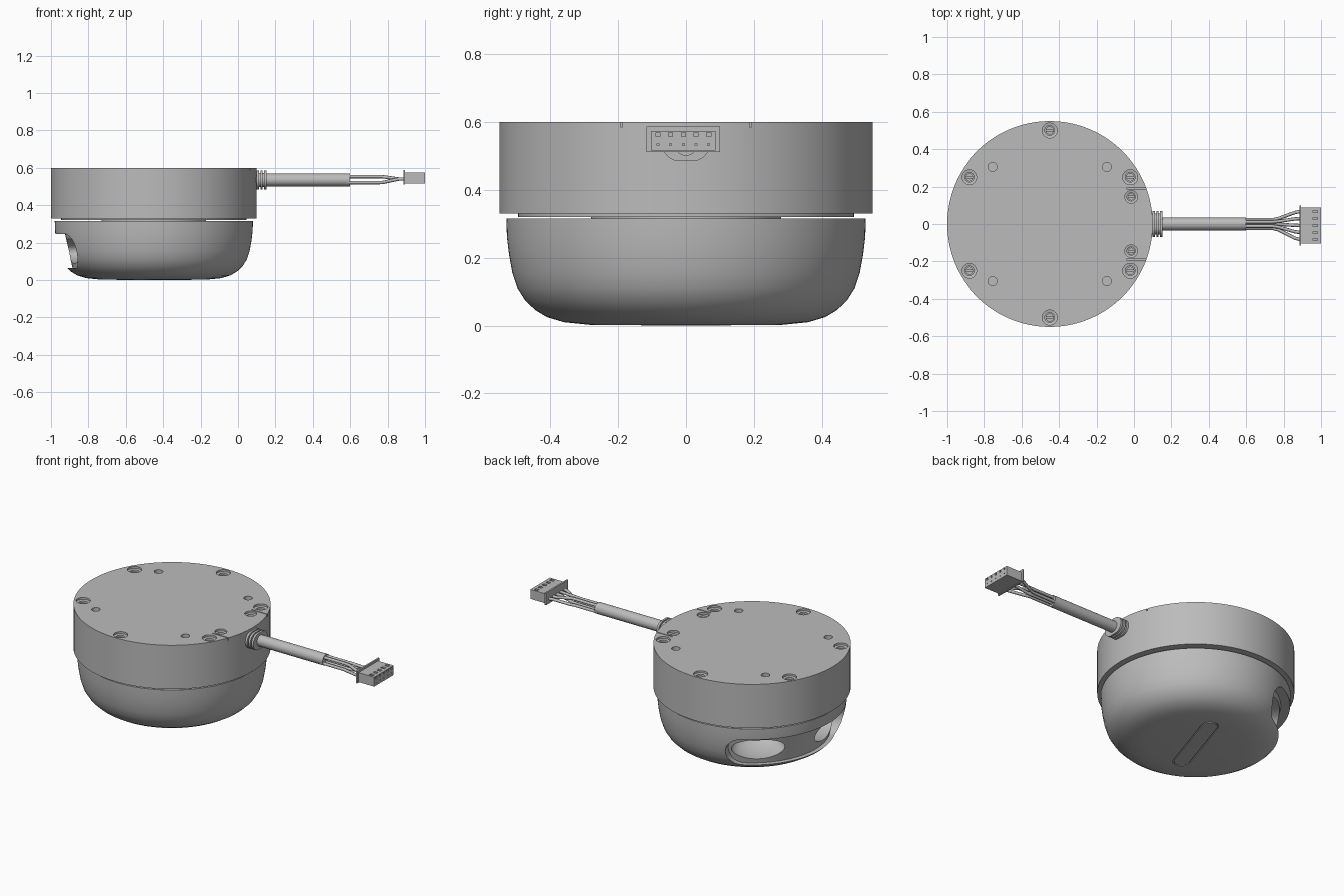
import bpy, bmesh
from math import sin, cos, pi, radians, sqrt
from mathutils import Matrix, Vector

if "Cube" in bpy.data.objects:
    bpy.data.objects.remove(bpy.data.objects["Cube"])

grey = bpy.data.materials.new("plain grey")
grey.use_nodes = True
GREY = (0.5, 0.5, 0.5, 1)
grey.diffuse_color = GREY
grey.node_tree.nodes["Principled BSDF"].inputs["Base Color"].default_value = GREY

CX, CABLE_Z = -0.45, 0.535
AIM = radians(162)          # direction the sensor window faces


def finish(name, bm, matrix=Matrix()):
    bmesh.ops.remove_doubles(bm, verts=bm.verts, dist=1e-5)
    bmesh.ops.recalc_face_normals(bm, faces=bm.faces)
    mesh = bpy.data.meshes.new(name)
    bm.to_mesh(mesh)
    bm.free()
    mesh.transform(matrix)
    mesh.materials.append(grey)
    ob = bpy.data.objects.new(name, mesh)
    bpy.context.collection.objects.link(ob)
    return ob


def lathe(name, profile, steps=96, matrix=Matrix()):
    """Solid of revolution about z from (radius, z) points."""
    bm = bmesh.new()
    vs = [bm.verts.new((r, 0, z)) for r, z in profile]
    es = [bm.edges.new(pair) for pair in zip(vs, vs[1:])]
    bmesh.ops.spin(bm, geom=vs + es, axis=(0, 0, 1), cent=(0, 0, 0),
                   angle=2 * pi, steps=steps)
    return finish(name, bm, matrix)


def disc(name, r, z0, z1, matrix=Matrix(), steps=96):
    return lathe(name, [(0, z0), (r, z0), (r, z1), (0, z1)], steps, matrix)


def box(name, lo, hi):
    bm = bmesh.new()
    bmesh.ops.create_cube(bm, size=1)
    lo, hi = Vector(lo), Vector(hi)
    return finish(name, bm, Matrix.Translation((lo + hi) / 2) @ Matrix.Diagonal((*(hi - lo), 1)))


def stadium(name, length, width, depth, matrix=Matrix()):
    """Round-ended prism, long along x, rising from z = 0."""
    bm = bmesh.new()
    r, half = width / 2, (length - width) / 2
    pts = []
    for side in (1, -1):
        for i in range(13):
            a = pi * i / 12 - pi / 2
            pts.append(bm.verts.new((side * (half + r * cos(a)), side * r * sin(a), 0)))
    face = bm.faces.new(pts)
    out = bmesh.ops.extrude_face_region(bm, geom=[face])
    bmesh.ops.translate(bm, vec=(0, 0, depth),
                        verts=[v for v in out["geom"] if isinstance(v, bmesh.types.BMVert)])
    return finish(name, bm, matrix)


def cut(ob, cutters):
    for c in cutters:
        mod = ob.modifiers.new("cut", "BOOLEAN")
        mod.operation, mod.solver, mod.object = "DIFFERENCE", "EXACT", c
    deps = bpy.context.evaluated_depsgraph_get()
    ob.modifiers.update() if hasattr(ob.modifiers, "update") else None
    mesh = bpy.data.meshes.new_from_object(ob.evaluated_get(deps))
    ob.modifiers.clear()
    ob.data = mesh
    for c in cutters:
        bpy.data.objects.remove(c)


def window_cutter(mid_z, half_h, half_angle, r_low, r_high):
    """Curved, round-ended slot through the dome wall."""
    bm = bmesh.new()
    rings, end, n = [], radians(11), 48
    for i in range(n + 1):
        t = -cos(pi * i / n) * half_angle
        d = max(0, abs(t) - (half_angle - end)) / end
        h = half_h * max(0.06, sqrt(max(0, 1 - d * d)))
        ring = []
        for s, outer in ((-1, 0), (1, 0), (1, 1), (-1, 1)):
            k = (s * h / half_h + 1) / 2
            r = 0.65 if outer else r_low + (r_high - r_low) * k
            ring.append(bm.verts.new((r * cos(t), r * sin(t), mid_z + s * h)))
        rings.append(ring)
    for a, b in zip(rings, rings[1:]):
        for j in range(4):
            bm.faces.new((a[j], a[j - 1], b[j - 1], b[j]))
    bm.faces.new(rings[0])
    bm.faces.new(rings[-1])
    return finish("window_cutter", bm, centre @ Matrix.Rotation(AIM, 4, "Z"))


centre = Matrix.Translation((CX, 0, 0))

# Lower dome with its window, two lens pockets and the underside groove
dome = lathe("lower_dome", [(0, 0), (0.28, 0.002), (0.36, 0.01), (0.41, 0.025), (0.445, 0.046),
                            (0.475, 0.075), (0.497, 0.11), (0.512, 0.155), (0.522, 0.21),
                            (0.528, 0.26), (0.53, 0.315), (0, 0.315)], 128, centre)
cutters = [window_cutter(0.155, 0.092, radians(54), 0.435, 0.475)]
for side in (1, -1):
    turn = Matrix.Rotation(AIM + side * radians(32.5), 4, "Z")
    tip = Matrix.Rotation(pi / 2, 4, "Y")
    squash = Matrix.Diagonal((0.065, 0.15, 1, 1))
    cutters.append(lathe("pocket_cutter", [(0, 0.27), (0.5, 0.27), (0.8, 0.31), (1, 0.4), (1, 0.55), (0, 0.55)],
                         48, centre @ Matrix.Translation((0, 0, 0.155)) @ turn @ tip @ squash))
plate_turn = centre @ Matrix.Rotation(AIM - pi / 2, 4, "Z")
cutters.append(stadium("groove_cutter", 0.52, 0.1, 0.02, plate_turn @ Matrix.Translation((0, 0, -0.012))))
cut(dome, cutters)
stadium("underside_plate", 0.506, 0.086, 0.012, plate_turn @ Matrix.Translation((0, 0, 0.001)))

# Bearing between dome and base
disc("bearing_shaft", 0.28, 0.31, 0.325, centre)
disc("bearing_plate", 0.495, 0.32, 0.335, centre)

# Upper base with screw holes and two thin slits
base = disc("upper_base", 0.55, 0.33, 0.6, centre, 128)
cutters, screws = [], []


def hole(x, y, r_top, r_in, depth):
    at = Matrix.Translation((x, y, 0.6))
    cutters.append(lathe("hole_cutter", [(0, -depth), (r_in, -depth), (r_in, -0.015),
                                         (r_top, -0.012), (r_top, 0.01), (0, 0.01)], 32, at))


for s in (1, -1):
    for x, y, r in ((CX, 0.5, 0.04), (-0.88, 0.25, 0.04), (-0.02, 0.25, 0.04), (-0.015, 0.145, 0.034)):
        hole(x, s * y, r, r * 0.65, 0.06)
        screws.append((x, s * y, r * 0.55))
    for x in (-0.755, -0.145):
        hole(x, s * 0.305, 0.024, 0.024, 0.06)
    cutters.append(box("slit_cutter", (-0.04, s * 0.19 - 0.003, 0.585), (0.12, s * 0.19 + 0.003, 0.62)))
cut(base, cutters)

# Slotted screws sitting in the holes
for x, y, r in screws:
    at = Matrix.Translation((x, y, 0))
    screw = disc("screw", r, 0.53, 0.575, at, 24)
    cut(screw, [box("slot_cutter", (x - r * 1.2, y - 0.004, 0.565), (x + r * 1.2, y + 0.004, 0.59))])

# Strain relief: a core with three ribs, long across y
to_x = Matrix(((0, 0, 1, 0), (1, 0, 0, 0), (0, 1, 0, 0), (0, 0, 0, 1)))


def across(x, y=0, z=CABLE_Z):
    return Matrix.Translation((x, y, z)) @ to_x


stadium("strain_relief_core", 0.11, 0.075, 0.06, across(0.09))
for x in (0.098, 0.119, 0.14):
    stadium("strain_relief_rib", 0.14, 0.1, 0.013, across(x))

# Cable sheath
disc("cable", 0.034, 0.14, 0.6, across(0), 32)

# Five wires fanning out to the connector
CY, PITCH = -0.008, 0.0375
for i in range(5):
    a = 2 * pi * i / 5 + pi / 2
    k = i - 2
    y0 = k * 0.0115
    z0 = CABLE_Z + (0.018 if i % 2 else -0.014)
    y1 = CY + k * PITCH
    curve = bpy.data.curves.new("wire", "CURVE")
    curve.dimensions, curve.bevel_depth, curve.bevel_resolution = "3D", 0.009, 2
    curve.use_fill_caps = True
    spline = curve.splines.new("POLY")
    path = [(0.58, y0, z0), (0.74, y0, z0), (0.77, y0 + (y1 - y0) * 0.12, z0),
            (0.86, y0 + (y1 - y0) * 0.88, 0.54), (0.89, y1, 0.54)]
    spline.points.add(len(path) - 1)
    for p, co in zip(spline.points, path):
        p.co = (*co, 1)
    curve.materials.append(grey)
    bpy.context.collection.objects.link(bpy.data.objects.new("wire", curve))

# Connector: housing with sockets, and a thin flange
housing = box("connector_housing", (0.885, CY - 0.095, 0.516), (1.0, CY + 0.095, 0.574))
cutters = []
for k in range(-2, 3):
    y = CY + k * PITCH
    cutters.append(box("socket_cutter", (0.92, y - 0.006, 0.557), (1.1, y + 0.006, 0.569)))
    cutters.append(box("pin_cutter", (0.94, y - 0.003, 0.531), (1.1, y + 0.003, 0.537)))
    cutters.append(box("latch_cutter", (0.958, y - 0.009, 0.566), (0.982, y + 0.009, 0.6)))
cut(housing, cutters)
box("connector_flange", (0.884, CY - 0.108, 0.512), (0.894, CY + 0.108, 0.587))

# Smooth round surfaces, keep edges crisp
bpy.ops.object.select_all(action="DESELECT")
meshes = [o for o in bpy.context.collection.objects if o.type == "MESH" and o.data.materials[:1] == [grey]]
for o in meshes:
    o.select_set(True)
bpy.context.view_layer.objects.active = meshes[0]
bpy.ops.object.shade_smooth_by_angle(angle=radians(32))
